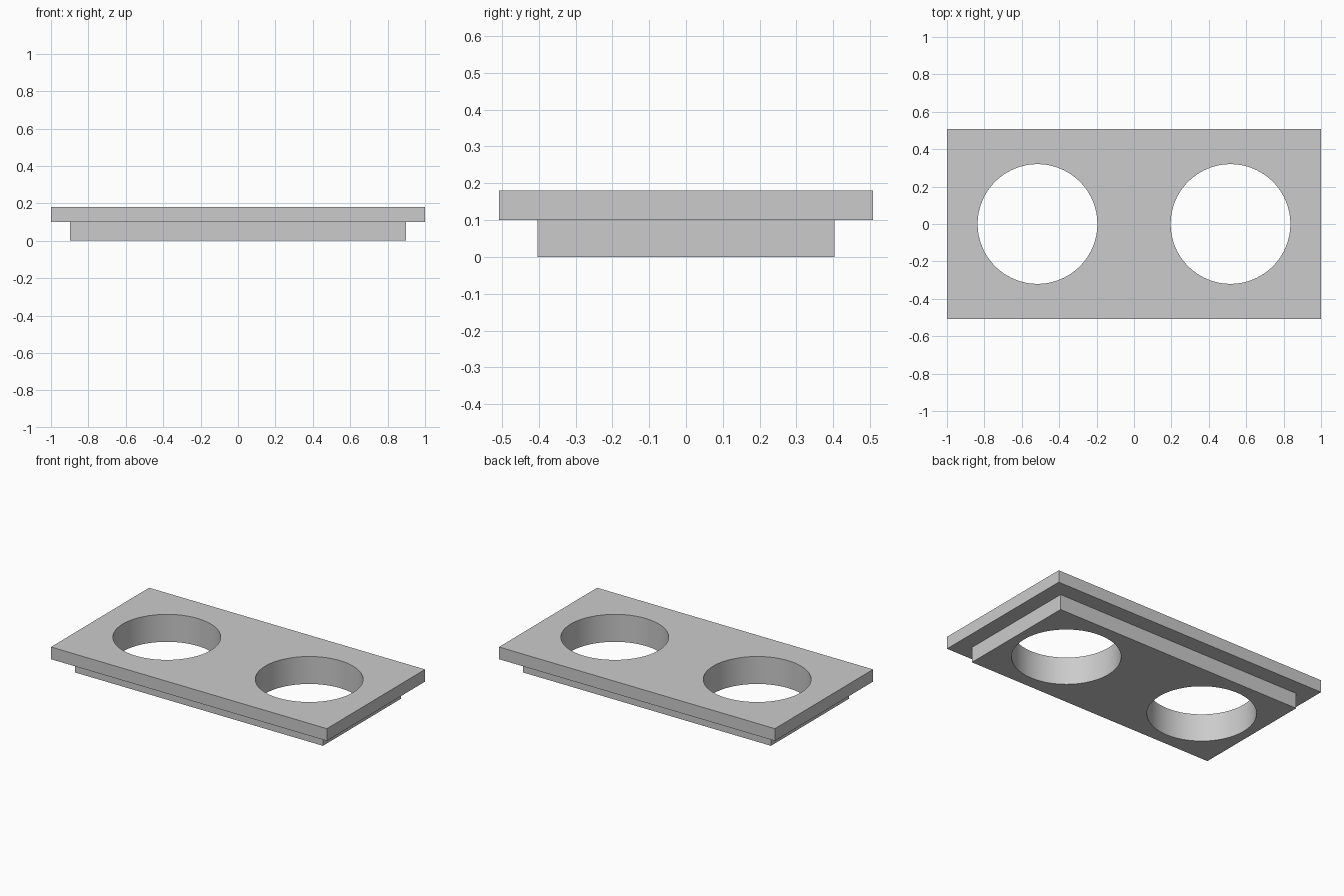
import bpy

if "Cube" in bpy.data.objects:
    bpy.data.objects.remove(bpy.data.objects["Cube"], do_unlink=True)

grey = bpy.data.materials.new("plain grey")
grey.use_nodes = True
colour = (0.6, 0.6, 0.6, 1)
grey.diffuse_color = colour
grey.node_tree.nodes["Principled BSDF"].inputs["Base Color"].default_value = colour


def block(name, size_x, size_y, bottom, top):
    bpy.ops.mesh.primitive_cube_add(size=1, location=(0, 0, (bottom + top) / 2))
    obj = bpy.context.object
    obj.name = name
    obj.scale = (size_x, size_y, top - bottom)
    bpy.ops.object.transform_apply(location=True, rotation=False, scale=True)
    obj.data.materials.append(grey)
    return obj


def combine(target, tool, operation):
    mod = target.modifiers.new(operation.lower(), "BOOLEAN")
    mod.operation = operation
    mod.solver = "EXACT"
    mod.object = tool
    bpy.context.view_layer.objects.active = target
    bpy.ops.object.modifier_apply(modifier=mod.name)
    bpy.data.objects.remove(tool, do_unlink=True)


# Wide top plate with a narrower plug fused underneath
plate = block("stepped_plate", 2.0, 1.016, 0.1, 0.18)
combine(plate, block("lower_plug", 1.796, 0.806, 0, 0.14), "UNION")

# Two round through holes
for side in (-1, 1):
    bpy.ops.mesh.primitive_cylinder_add(vertices=96, radius=0.32, depth=1,
                                        location=(side * 0.516, 0, 0.1))
    cutter = bpy.context.object
    cutter.name = "hole_cutter"
    cutter.hide_render = True
    cutter.data.materials.append(grey)
    combine(plate, cutter, "DIFFERENCE")

# Smooth hole walls, sharp rims and corners
bpy.ops.object.select_all(action="DESELECT")
plate.select_set(True)
bpy.context.view_layer.objects.active = plate
bpy.ops.object.shade_smooth_by_angle()
